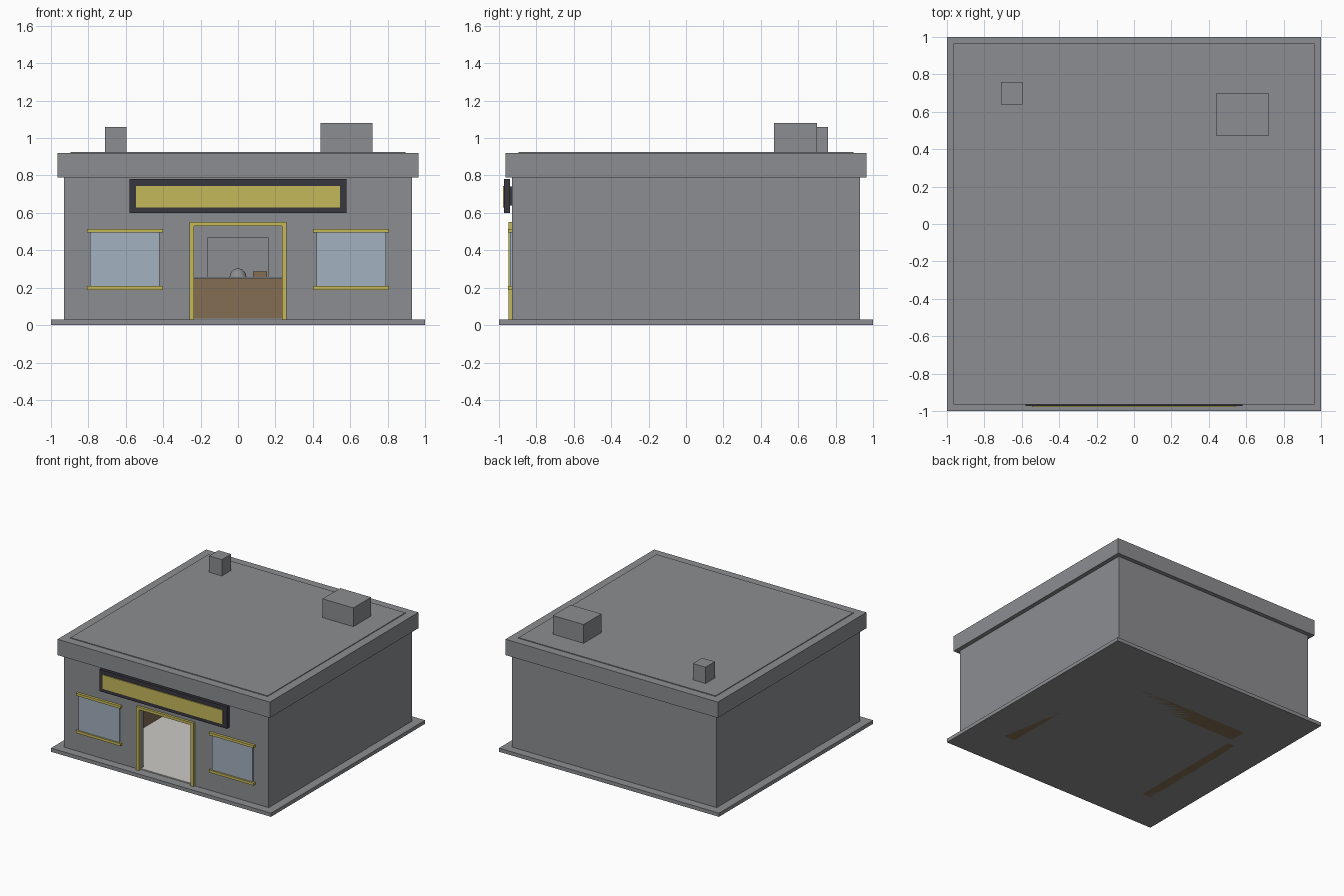
import bpy, bmesh, math

if "Cube" in bpy.data.objects:
    bpy.data.objects.remove(bpy.data.objects["Cube"])


def material(name, rgb):
    m = bpy.data.materials.new(name)
    m.diffuse_color = (*rgb, 1)
    m.use_nodes = True
    m.node_tree.nodes["Principled BSDF"].inputs["Base Color"].default_value = m.diffuse_color
    return m


GREY = material("grey_concrete", (0.265, 0.268, 0.282))
YELLOW = material("yellow_trim", (0.56, 0.48, 0.10))
DARK = material("dark_sign", (0.040, 0.038, 0.050))
GLASS = material("blue_glass", (0.36, 0.44, 0.52))
BROWN = material("brown_wood", (0.235, 0.155, 0.088))
WHITE = material("pale_floor", (0.60, 0.595, 0.57))


def finish(name, bm, mat):
    bmesh.ops.recalc_face_normals(bm, faces=bm.faces)
    me = bpy.data.meshes.new(name)
    bm.to_mesh(me)
    bm.free()
    ob = bpy.data.objects.new(name, me)
    me.materials.append(mat)
    bpy.context.collection.objects.link(ob)
    return ob


def box(name, mat, x, y, z):
    """Box from (min, max) ranges."""
    bm = bmesh.new()
    bmesh.ops.create_cube(bm, size=1)
    for v in bm.verts:
        for i, (a, b) in enumerate((x, y, z)):
            v.co[i] = a if v.co[i] < 0 else b
    return finish(name, bm, mat)


def extrude(name, mat, points, direction):
    """Extrude a closed polygon along a vector."""
    bm = bmesh.new()
    face = bm.faces.new([bm.verts.new(p) for p in points])
    new = bmesh.ops.extrude_face_region(bm, geom=[face])["geom"]
    bmesh.ops.translate(bm, vec=direction,
                        verts=[v for v in new if isinstance(v, bmesh.types.BMVert)])
    return finish(name, bm, mat)


W, T = 0.93, 0.04          # half width and wall thickness
I = W - T                  # inner half width
DOOR, DOOR_TOP = 0.235, 0.53

# Base and floor
box("base_slab", GREY, (-1, 1), (-1, 1), (0, 0.03))
box("shop_floor", WHITE, (-I, I), (-W + 0.005, I), (0.03, 0.038))

# Side and back walls from a U-shaped plan, front wall with a door notch
plan = [(-W, -I), (-W, W), (W, W), (W, -I), (I, -I), (I, I), (-I, I), (-I, -I)]
extrude("side_and_back_walls", GREY, [(x, y, 0.03) for x, y in plan], (0, 0, 0.76))
front = [(-W, 0.03), (-W, 0.79), (W, 0.79), (W, 0.03),
         (DOOR, 0.03), (DOOR, DOOR_TOP), (-DOOR, DOOR_TOP), (-DOOR, 0.03)]
extrude("front_wall", GREY, [(x, -W, z) for x, z in front], (0, T, 0))

# Roof
box("roof_edge", GREY, (-0.965, 0.965), (-0.965, 0.965), (0.79, 0.92))
box("roof_deck", GREY, (-0.895, 0.895), (-0.895, 0.895), (0.92, 0.926))
box("roof_vent", GREY, (-0.71, -0.595), (0.64, 0.76), (0.92, 1.06))
box("roof_air_unit", GREY, (0.44, 0.72), (0.47, 0.70), (0.92, 1.08))

# Sign board
box("sign_frame", DARK, (-0.58, 0.58), (-0.972, -0.94), (0.60, 0.78))
box("sign_panel", YELLOW, (-0.545, 0.545), (-0.979, -0.972), (0.63, 0.745))
box("sign_mount", DARK, (-0.5, 0.5), (-0.94, -0.93), (0.64, 0.74))

# Door frame
F = 0.26
frame = [(-F, 0.03), (-F, 0.552), (F, 0.552), (F, 0.03),
         (DOOR, 0.03), (DOOR, DOOR_TOP), (-DOOR, DOOR_TOP), (-DOOR, 0.03)]
extrude("door_frame", YELLOW, [(x, -0.95, z) for x, z in frame], (0, 0.02, 0))

# Windows and side counters, mirrored left and right
for side, s in (("left", -1), ("right", 1)):
    def span(a, b):
        return tuple(sorted((s * a, s * b)))
    box(side + "_window", GLASS, span(0.42, 0.79), (-0.94, -0.93), (0.20, 0.50))
    for part, z in (("sill", 0.187), ("lintel", 0.494)):
        box(f"{side}_window_{part}", YELLOW, span(0.402, 0.808), (-0.952, -0.93), (z, z + 0.021))
    box(side + "_counter", BROWN, span(0.63, 0.78), (-0.65, 0.35), (0.0, 0.25))

# Back counter with things on top, and a board behind it
box("back_counter", BROWN, (-0.62, 0.62), (0.41, 0.55), (0.0, 0.25))
box("counter_top", GLASS, (-0.63, 0.63), (0.40, 0.56), (0.25, 0.258))
box("counter_box", BROWN, (0.08, 0.155), (0.45, 0.51), (0.258, 0.287))
box("wall_board", GREY, (-0.163, 0.163), (I - 0.02, I), (0.22, 0.468))

# Dome on the counter
bm = bmesh.new()
bmesh.ops.create_uvsphere(bm, u_segments=16, v_segments=10, radius=0.045)
bmesh.ops.bisect_plane(bm, geom=bm.verts[:] + bm.edges[:] + bm.faces[:],
                       plane_co=(0, 0, 0), plane_no=(0, 0, 1), clear_inner=True)
bmesh.ops.translate(bm, vec=(0, 0.48, 0.258), verts=bm.verts)
for f in bm.faces:
    f.smooth = True
finish("counter_dome", bm, GREY)
